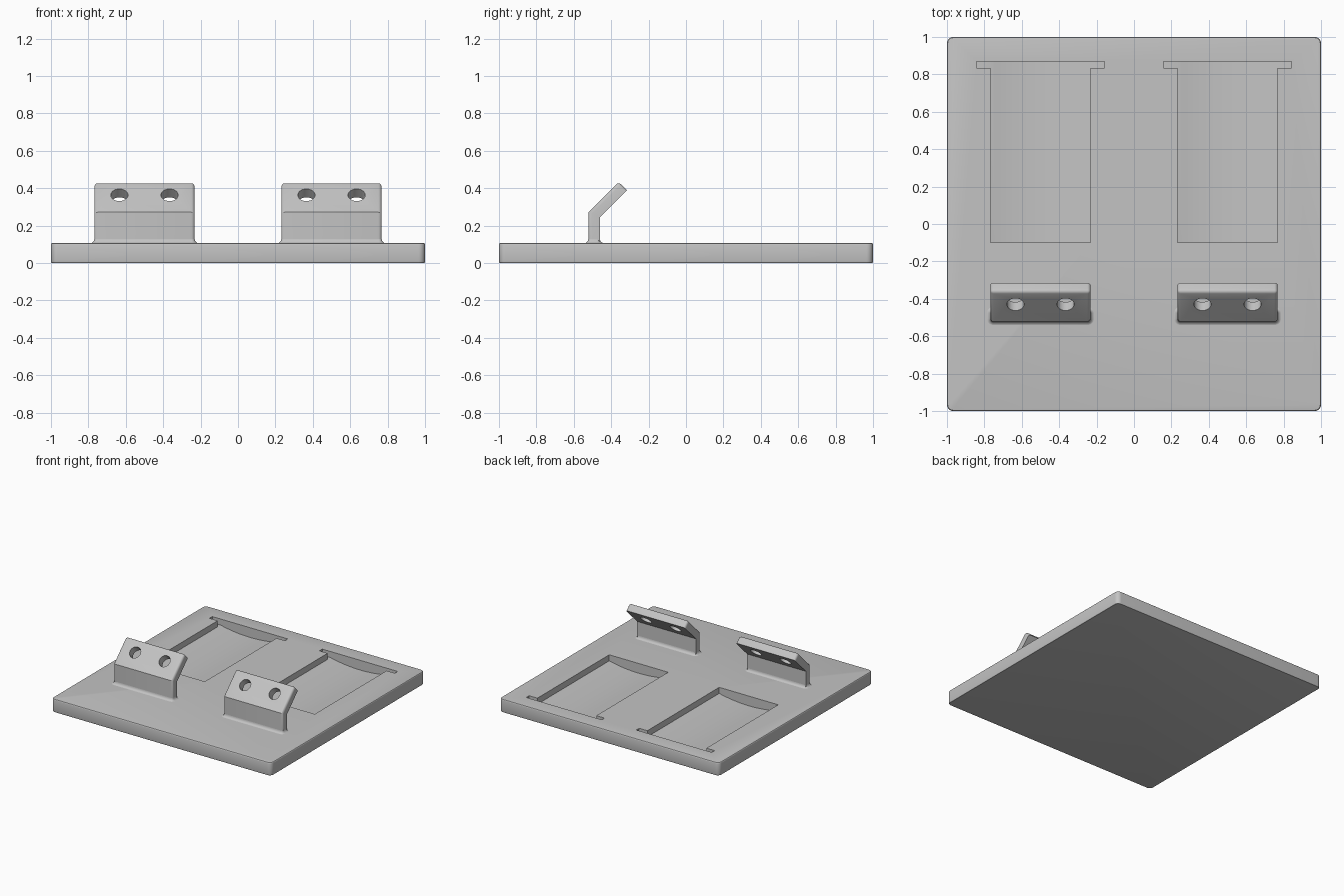
import bpy, bmesh, math
from mathutils import Matrix, Vector

if "Cube" in bpy.data.objects:
    bpy.data.objects.remove(bpy.data.objects["Cube"])

grey = bpy.data.materials.new("light_grey")
grey.diffuse_color = (0.55, 0.55, 0.55, 1)
grey.use_nodes = True
grey.node_tree.nodes["Principled BSDF"].inputs["Base Color"].default_value = grey.diffuse_color
TOP = 0.107


def finish(bm, name):
    bmesh.ops.recalc_face_normals(bm, faces=bm.faces)
    me = bpy.data.meshes.new(name)
    bm.to_mesh(me)
    bm.free()
    ob = bpy.data.objects.new(name, me)
    me.materials.append(grey)
    bpy.context.collection.objects.link(ob)
    return ob


def activate(ob):
    bpy.ops.object.select_all(action='DESELECT')
    ob.select_set(True)
    bpy.context.view_layer.objects.active = ob


def cut(ob, cutter):
    m = ob.modifiers.new("cut", 'BOOLEAN')
    m.operation, m.solver, m.object = 'DIFFERENCE', 'EXACT', cutter
    activate(ob)
    bpy.ops.object.modifier_apply(modifier=m.name)
    bpy.data.objects.remove(cutter)


def smooth(ob):
    activate(ob)
    bpy.ops.object.shade_smooth_by_angle(angle=math.radians(30))


def rounded_rect(cx, cy, hx, hy, r, n=6):
    pts = []
    for k, (sx, sy) in enumerate([(1, 1), (-1, 1), (-1, -1), (1, -1)]):
        for i in range(n + 1):
            a = math.pi / 2 * (k + i / n)
            pts.append((cx + sx * (hx - r) + r * math.cos(a),
                        cy + sy * (hy - r) + r * math.sin(a)))
    return pts


def loft(sections, name):
    """Skin a stack of (outline, z) sections and cap both ends."""
    bm = bmesh.new()
    rings = [[bm.verts.new((x, y, z)) for x, y in pts] for pts, z in sections]
    for a, b in zip(rings, rings[1:]):
        for i in range(len(a)):
            j = (i + 1) % len(a)
            bm.faces.new((a[i], a[j], b[j], b[i]))
    bm.faces.new(rings[0])
    bm.faces.new(rings[-1])
    return finish(bm, name)


def extrude(pts, vec, name):
    """Prism from a planar outline of 3D points."""
    bm = bmesh.new()
    a = [bm.verts.new(p) for p in pts]
    b = [bm.verts.new(Vector(p) + Vector(vec)) for p in pts]
    for i in range(len(a)):
        j = (i + 1) % len(a)
        bm.faces.new((a[i], a[j], b[j], b[i]))
    bm.faces.new(a)
    bm.faces.new(b)
    return finish(bm, name)


# base plate with softly rounded edges
E = 0.008
steps = [(E * (1 - math.sin(t)), E * (1 - math.cos(t)))
         for t in (0, math.pi / 6, math.pi / 3, math.pi / 2)]
sections = [(rounded_rect(0, 0, 1 - i, 1 - i, 0.035 - i), z) for i, z in steps]
sections += [(p, TOP - z) for p, z in reversed(sections)]
plate = loft(sections, "base_plate")

for side, cx in (("left", -0.5), ("right", 0.5)):
    # recess with a shallow concave floor
    sag, half, edge = 0.03, 0.268, TOP - 0.05
    R = (half ** 2 + sag ** 2) / (2 * sag)
    A = math.asin(half / R)
    floor = [(cx + R * math.sin(A * i / 10), -0.1,
              edge - sag + R * (1 - math.cos(A * i / 10))) for i in range(-10, 11)]
    outline = floor + [(cx + half, -0.1, 0.2), (cx - half, -0.1, 0.2)]
    cut(plate, extrude(outline, (0, 0.97, 0), "recess_cutter"))
    # narrow cross slot at the back of the recess
    slot = [(cx - 0.343, 0.833, edge), (cx + 0.343, 0.833, edge),
            (cx + 0.343, 0.87, edge), (cx - 0.343, 0.87, edge)]
    cut(plate, extrude(slot, (0, 0, 0.15), "slot_cutter"))

    # bent bracket: upright post and a 45 degree tab
    prof = [(-0.522, 0.09), (-0.522, 0.272), (-0.36, 0.434),
            (-0.315, 0.389), (-0.46, 0.244), (-0.46, 0.09)]
    bracket = extrude([(cx - 0.268, y, z) for y, z in prof], (0.536, 0, 0),
                      side + "_bracket")
    bm = bmesh.new()
    bm.from_mesh(bracket.data)

    def rounded(e):
        a, b = (v.co for v in e.verts)
        if min(a.z, b.z) < 0.1 and max(a.z, b.z) < 0.1:
            return False
        along_x = abs(a.x - b.x) > 0.1
        if along_x:
            return a.z > 0.42
        front = all(min((v.co.yz - Vector(p)).length for p in prof[:3]) < 1e-4
                    for v in e.verts)
        tip = min(a.z, b.z) > 0.38
        return front or tip
    bmesh.ops.bevel(bm, geom=[e for e in bm.edges if rounded(e)], offset=0.018,
                    segments=4, profile=0.5, affect='EDGES')
    bm.to_mesh(bracket.data)
    bm.free()

    # screw holes through the tilted tab
    for dx in (-0.134, 0.134):
        bm = bmesh.new()
        bmesh.ops.create_cone(
            bm, cap_ends=True, segments=32, radius1=0.046, radius2=0.046, depth=0.3,
            matrix=Matrix.Translation((cx + dx, -0.43, 0.364))
            @ Matrix.Rotation(math.radians(45), 4, 'X'))
        cut(bracket, finish(bm, "hole_cutter"))
    smooth(bracket)

    # fillet where the post meets the plate
    F, rings = 0.024, []
    for i in range(6):
        t = math.pi / 2 * i / 5
        o = F * (1 - math.sin(t))
        rings.append((rounded_rect(cx, -0.491, 0.268 + o, 0.031 + o, 0.016 + o),
                      TOP - 0.001 + F * (1 - math.cos(t))))
    smooth(loft(rings, side + "_bracket_fillet"))

smooth(plate)
